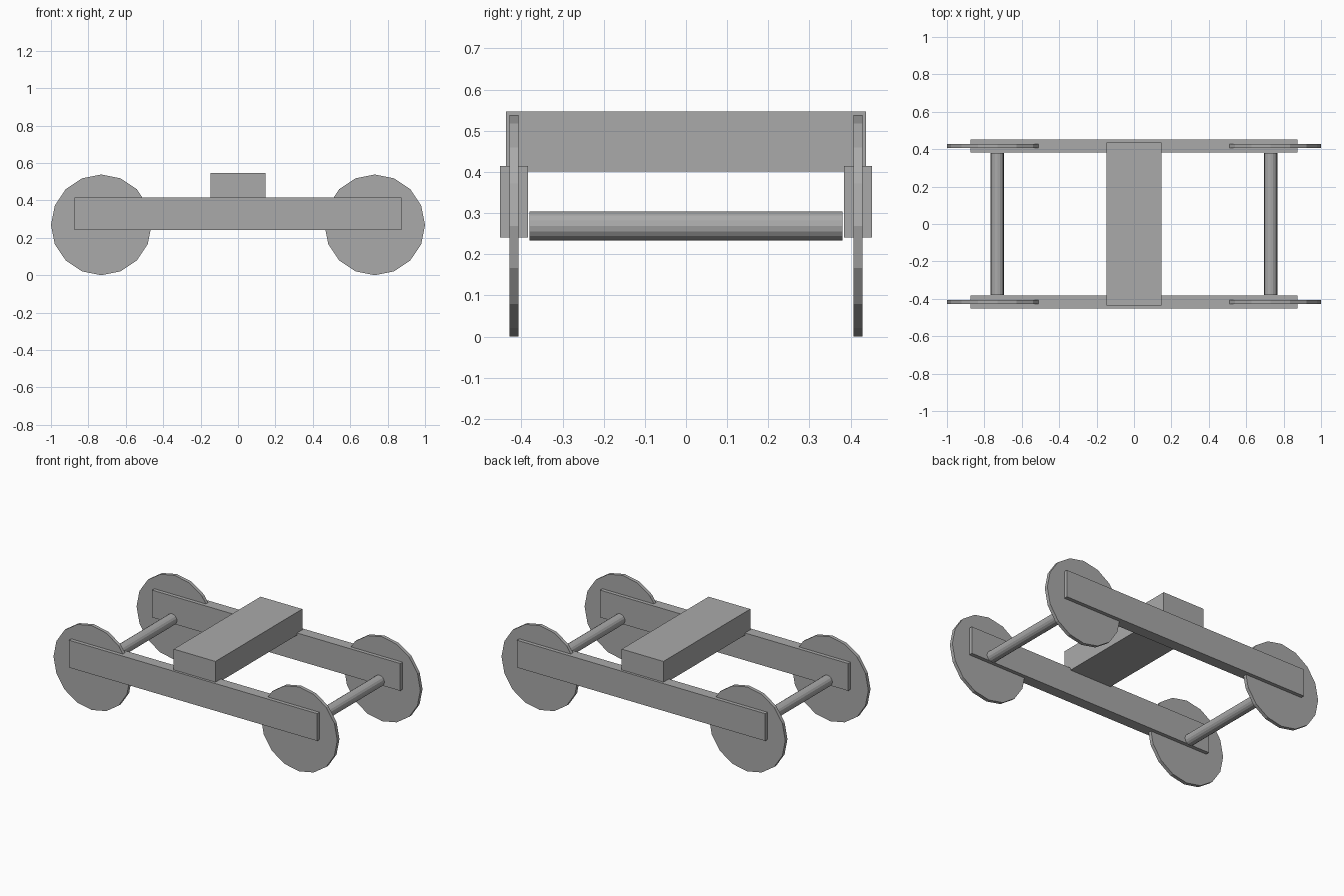
import bpy
import math

if "Cube" in bpy.data.objects:
    bpy.data.objects.remove(bpy.data.objects["Cube"])

grey = bpy.data.materials.new("plain grey")
grey.diffuse_color = (0.4, 0.4, 0.4, 1)
grey.use_nodes = True
grey.node_tree.nodes["Principled BSDF"].inputs["Base Color"].default_value = grey.diffuse_color


def finish(name):
    ob = bpy.context.object
    ob.name = name
    ob.data.materials.append(grey)
    return ob


def box(name, center, size):
    bpy.ops.mesh.primitive_cube_add(size=1, location=center)
    ob = finish(name)
    ob.scale = size
    bpy.ops.object.transform_apply(location=False, rotation=False, scale=True)


def disc(name, center, radius, width):
    # 16-sided cylinder lying along y, with corners at its top and sides
    bpy.ops.mesh.primitive_cylinder_add(vertices=16, radius=radius, depth=width,
                                        location=center,
                                        rotation=(math.pi / 2, 0, 0))
    finish(name)


AXLE_X, AXLE_Z = 0.731, 0.269

# Side beams, each with a thin wheel at both ends
for side, y in (("front", -0.418), ("back", 0.418)):
    box(f"{side}_beam", (0, y, 0.328), (1.75, 0.069, 0.174))
    for end, x in (("left", -AXLE_X), ("right", AXLE_X)):
        disc(f"{side}_{end}_wheel", (x, y, AXLE_Z), 0.269, 0.022)

# Axles between the beams
for end, x in (("left", -AXLE_X), ("right", AXLE_X)):
    disc(f"{end}_axle", (x, 0, AXLE_Z), 0.035, 0.76)

# Cross block resting on the beams
box("cross_block", (0, 0, 0.474), (0.294, 0.874, 0.146))
